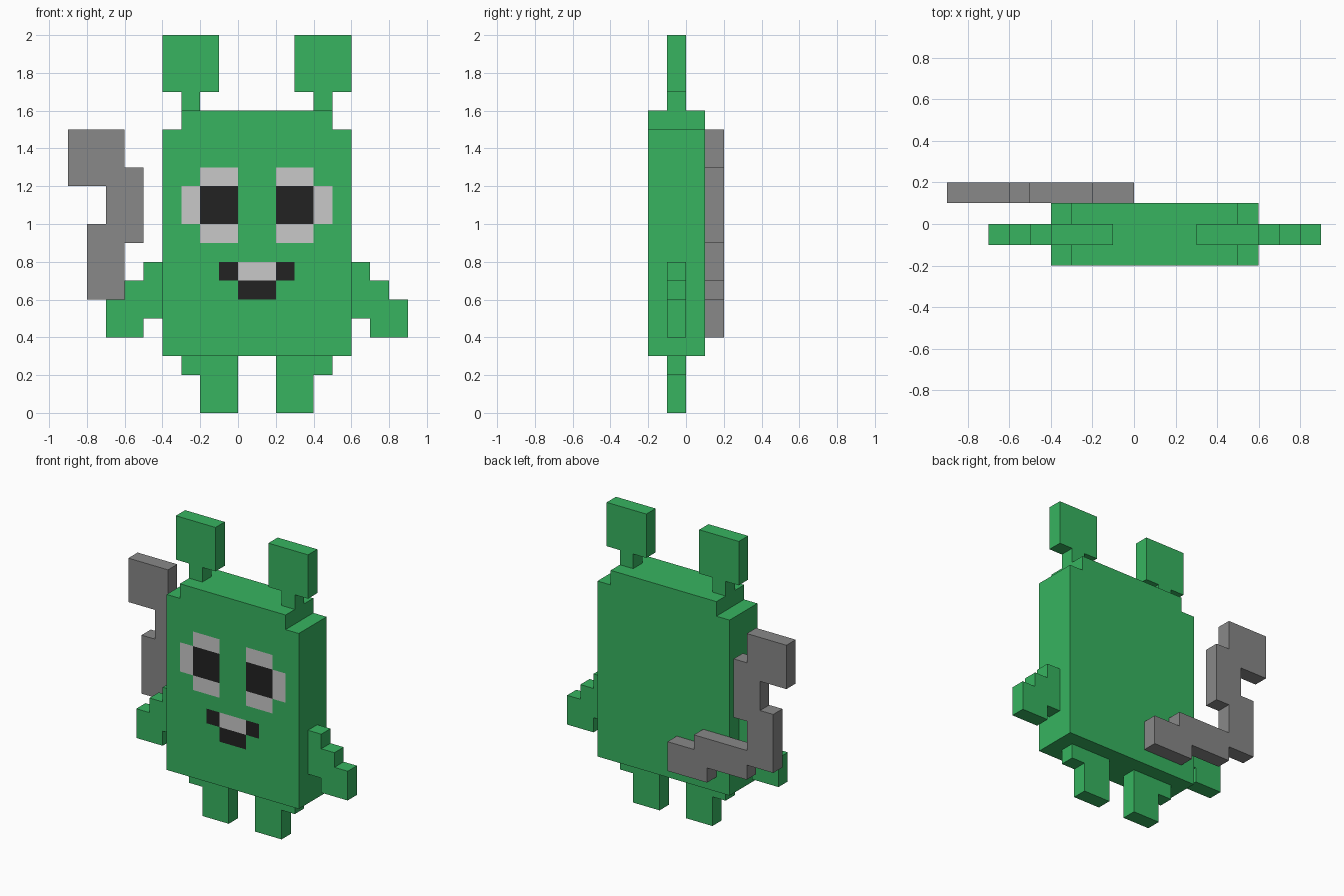
import bpy
import bmesh
from mathutils import Vector

U = 0.1    # size of one block
MID = 1    # the body's mirror plane, in blocks

cube = bpy.data.objects.get("Cube")
if cube:
    bpy.data.objects.remove(cube, do_unlink=True)


def material(name, rgb):
    mat = bpy.data.materials.new(name)
    mat.use_nodes = True
    mat.diffuse_color = (*rgb, 1)
    mat.node_tree.nodes["Principled BSDF"].inputs["Base Color"].default_value = (*rgb, 1)
    return mat


GREEN = material("green", (0.038, 0.456, 0.117))
GREY = material("grey", (0.246, 0.246, 0.246))
WHITE = material("off_white", (0.578, 0.578, 0.578))
BLACK = material("black", (0.016, 0.016, 0.016))


def slab(name, outline, front, back, *mats):
    """Extrude an outline of (x, z) block corners from front to back along y."""
    bm = bmesh.new()
    face = bm.faces.new([bm.verts.new((x * U, front * U, z * U)) for x, z in outline])
    grown = bmesh.ops.extrude_face_region(bm, geom=[face], use_keep_orig=True)
    moved = [v for v in grown["geom"] if isinstance(v, bmesh.types.BMVert)]
    bmesh.ops.translate(bm, verts=moved, vec=(0, (back - front) * U, 0))
    bmesh.ops.recalc_face_normals(bm, faces=bm.faces)
    mesh = bpy.data.meshes.new(name)
    bm.to_mesh(mesh)
    bm.free()
    obj = bpy.data.objects.new(name, mesh)
    bpy.context.collection.objects.link(obj)
    for mat in mats:
        mesh.materials.append(mat)
    return obj


def flip(points):
    return [(2 * MID - x, z) for x, z in points]


# Body with notched upper corners
half = [(MID, 3), (6, 3), (6, 15), (5, 15), (5, 16), (MID, 16)]
body = slab("body", half[1:-1] + flip(half[1:-1])[::-1], -2, 1, GREEN, WHITE, BLACK)

# Painted face: (x0, x1, z0, z1, colour slot), later areas on top
eye = [(2, 4, 9, 13, 1), (4, 5, 10, 12, 1), (2, 4, 10, 12, 2)]
mouth = [(-1, 3, 7, 8, 2), (0, 2, 7, 8, 1), (0, 2, 6, 7, 2)]
areas = eye + [(2 * MID - b, 2 * MID - a, c, d, s) for a, b, c, d, s in eye] + mouth

# Cut the body along the face lines, then colour the front by area
bm = bmesh.new()
bm.from_mesh(body.data)
cuts = {(0, x) for a in areas for x in a[:2]} | {(2, z) for a in areas for z in a[2:4]}
for axis, value in sorted(cuts):
    normal = Vector((0, 0, 0))
    normal[axis] = 1
    front = [f for f in bm.faces if f.normal.y < -0.9]
    edges = {e for f in front for e in f.edges}
    verts = {v for f in front for v in f.verts}
    bmesh.ops.bisect_plane(bm, geom=front + list(edges) + list(verts),
                           plane_co=normal * value * U, plane_no=normal)
bm.normal_update()
for f in bm.faces:
    if f.normal.y < -0.9:
        c = f.calc_center_bounds() / U
        for x0, x1, z0, z1, slot in areas:
            if x0 < c.x < x1 and z0 < c.z < z1:
                f.material_index = slot
bm.to_mesh(body.data)
bm.free()

# Paired limbs, drawn for the model's left and flipped for its right
limbs = {
    "antenna": [(4, 16), (5, 16), (5, 17), (6, 17), (6, 20), (3, 20), (3, 17), (4, 17)],
    "arm": [(6, 5), (7, 5), (7, 4), (9, 4), (9, 6), (8, 6), (8, 7), (7, 7), (7, 8), (6, 8)],
    "leg": [(2, 0), (4, 0), (4, 2), (5, 2), (5, 3), (2, 3)],
}
for part, outline in limbs.items():
    slab("left_" + part, outline, -1, 0, GREEN)
    slab("right_" + part, flip(outline), -1, 0, GREEN)

# Zigzag tail lying against the back
tail = [(0, 4), (0, 6), (-2, 6), (-2, 7), (-6, 7), (-6, 9), (-5, 9), (-5, 13),
        (-6, 13), (-6, 15), (-9, 15), (-9, 12), (-7, 12), (-7, 10), (-8, 10),
        (-8, 6), (-6, 6), (-6, 5), (-3, 5), (-3, 4)]
slab("tail", tail, 1, 2, GREY)
